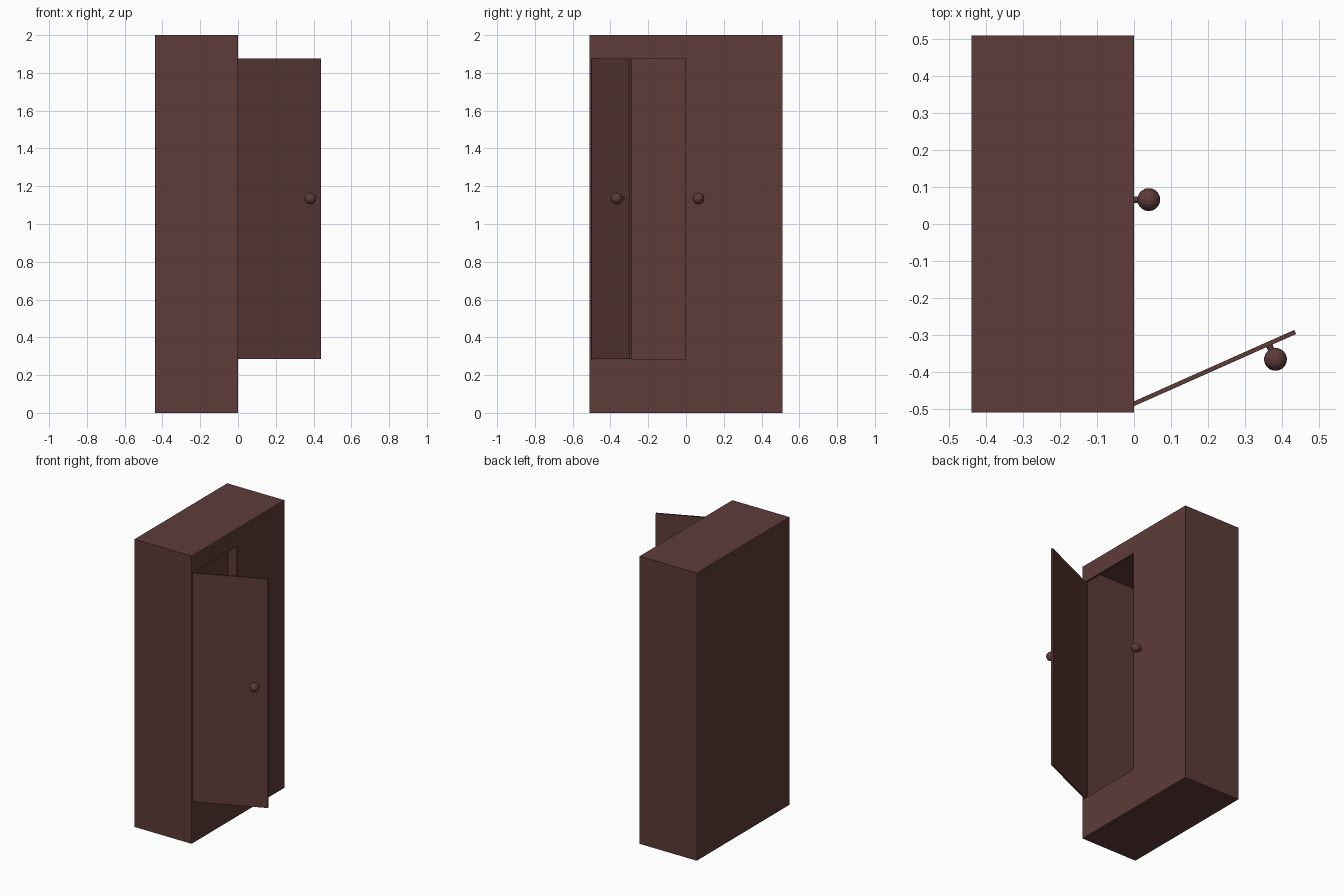
import bpy, bmesh
from math import radians
from mathutils import Matrix, Vector

if "Cube" in bpy.data.objects:
    bpy.data.objects.remove(bpy.data.objects["Cube"])

wood = bpy.data.materials.new("dark_red_wood")
wood.use_nodes = True
colour = (0.11, 0.045, 0.041, 1)
wood.diffuse_color = colour
wood.node_tree.nodes["Principled BSDF"].inputs["Base Color"].default_value = colour


def finish(name, bm, matrix=Matrix()):
    mesh = bpy.data.meshes.new(name)
    bm.to_mesh(mesh)
    bm.free()
    mesh.materials.append(wood)
    obj = bpy.data.objects.new(name, mesh)
    obj.matrix_world = matrix
    bpy.context.collection.objects.link(obj)
    return obj


def box(name, low, high, matrix=Matrix()):
    low, high = Vector(low), Vector(high)
    bm = bmesh.new()
    bmesh.ops.create_cube(bm, size=1, matrix=Matrix.Translation((low + high) / 2)
                          @ Matrix.Diagonal((high - low).to_4d()))
    return finish(name, bm, matrix)


def knob(name, matrix):
    """Round knob on a short stem, pointing along local +x."""
    bm = bmesh.new()
    turn = Matrix.Rotation(radians(90), 4, 'Y')
    bmesh.ops.create_cone(bm, cap_ends=True, segments=12, radius1=0.009, radius2=0.009,
                          depth=0.03, matrix=Matrix.Translation((0.01, 0, 0)) @ turn)
    bmesh.ops.create_uvsphere(bm, u_segments=16, v_segments=10, radius=0.031,
                              matrix=Matrix.Translation((0.04, 0, 0)) @ turn)
    return finish(name, bm, matrix)


# Hollow cabinet with a doorway in its +x face
wall = 0.015
bottom, top = 0.285, 1.877
back, half = -0.44, 0.51
cabinet = box("cabinet_body", (back, -half, 0), (0, half, 2))
cutters = [
    box("inside_cutter", (back + wall, wall - half, wall), (-wall, half - wall, 2 - wall)),
    box("doorway_cutter", (-2 * wall, -0.5, bottom), (0.1, -0.003, top)),
]
for cutter in cutters:
    cutter.hide_render = True
    cutter.hide_set(True)
    mod = cabinet.modifiers.new(cutter.name, 'BOOLEAN')
    mod.operation = 'DIFFERENCE'
    mod.solver = 'EXACT'
    mod.object = cutter

# Bake the cuts and drop the cutters
bpy.context.view_layer.update()
graph = bpy.context.evaluated_depsgraph_get()
cut_mesh = bpy.data.meshes.new_from_object(cabinet.evaluated_get(graph))
cabinet.modifiers.clear()
cabinet.data = cut_mesh
for cutter in cutters:
    bpy.data.objects.remove(cutter)

# Door swung open on its hinge, local +y running along its width
hinge = Matrix.Translation((-wall, -0.5, 0)) @ Matrix.Rotation(radians(-66), 4, 'Z')
box("open_door", (-0.012, 0, bottom), (0, 0.497, top), hinge)

# Knobs on the open door and on the closed side
knob("open_door_knob", hinge @ Matrix.Translation((0, 0.418, 1.135)))
knob("closed_door_knob", Matrix.Translation((0, 0.066, 1.135)))
